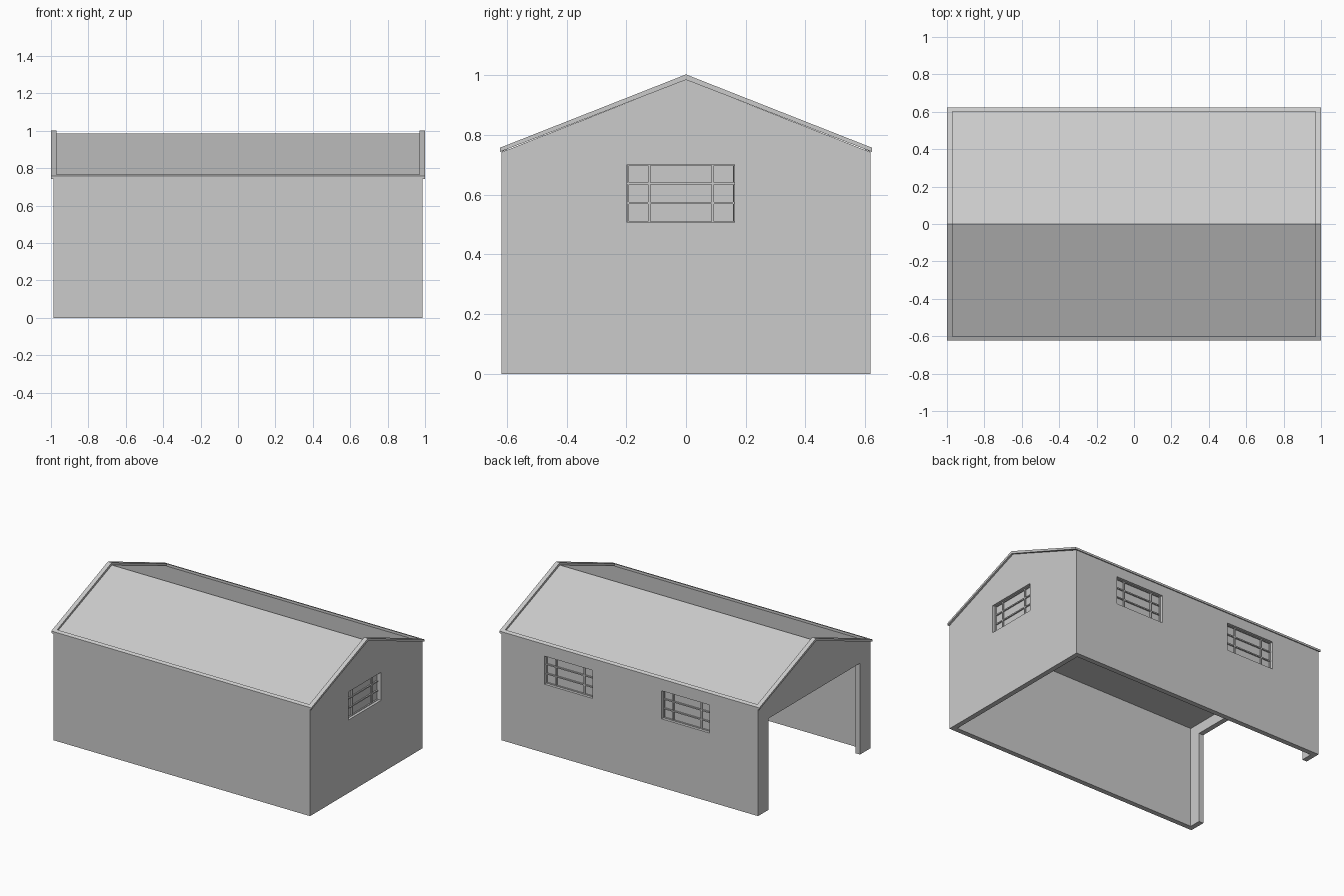
import bpy

if "Cube" in bpy.data.objects:
    bpy.data.objects.remove(bpy.data.objects["Cube"])

WX, WY, T = 0.987, 0.618, 0.035      # wall half length, half width, thickness
SLOPE = 0.394


def mesh_object(name, verts, faces):
    me = bpy.data.meshes.new(name)
    me.from_pydata(verts, [], faces)
    me.update()
    ob = bpy.data.objects.new(name, me)
    bpy.context.collection.objects.link(ob)
    return ob


def prism(name, profile, x0, x1):
    """Extrude a counter-clockwise (y, z) profile along x."""
    n = len(profile)
    verts = [(x, y, z) for x in (x0, x1) for y, z in profile]
    faces = [tuple(reversed(range(n))), tuple(range(n, 2 * n))]
    faces += [(i, (i + 1) % n, (i + 1) % n + n, i + n) for i in range(n)]
    return mesh_object(name, verts, faces)


def box(name, x, y, z):
    x, y = sorted(x), sorted(y)
    return prism(name, [(y[0], z[0]), (y[1], z[0]), (y[1], z[1]), (y[0], z[1])], *x)


def cut(target, cutter):
    mod = target.modifiers.new("cut", "BOOLEAN")
    mod.operation, mod.solver, mod.object = "DIFFERENCE", "EXACT", cutter
    bpy.context.view_layer.objects.active = target
    bpy.ops.object.modifier_apply(modifier=mod.name)
    bpy.data.objects.remove(cutter)


def roof_z(y, ridge):
    return ridge - SLOPE * abs(y)


# Gabled body, hollowed from below, with a wide doorway at the left end
eave = roof_z(WY, 0.986)
walls = prism("walls", [(-WY, 0), (WY, 0), (WY, eave), (0, 0.986), (-WY, eave)], -WX, WX)
cut(walls, box("room_cutter", (-WX + T, WX - T), (-WY + T, WY - T), (-0.1, 0.705)))
cut(walls, box("door_cutter", (-WX - 0.1, -WX + 0.1), (-0.503, 0.503), (-0.2, 0.635)))


# Recessed window: pane plus 4 frame strips, 2 uprights and 2 crossbars
def window(name, side, a0, a1, z0, z1):
    face = WX if side == "right" else WY

    def slab(part, a, d, z):
        d = (face - d[0], face - d[1])
        return box(part, d, a, z) if side == "right" else box(part, a, d, z)

    cut(walls, slab(name + "_cutter", (a0, a1), (-0.05, 0.08), (z0, z1)))
    slab(name + "_pane", (a0, a1), (0.028, T), (z0, z1))
    w, h = a1 - a0, z1 - z0
    for f, r in ((0.01, 0.002), (0.205, 0.004), (0.795, 0.004), (0.99, 0.002)):
        c = a0 + f * w
        slab(name + "_upright", (c - r, c + r), (0.018, 0.03), (z0, z1))
    for f, r in ((0.01, 0.002), (0.335, 0.004), (0.67, 0.004), (0.99, 0.002)):
        c = z0 + f * h
        slab(name + "_crossbar", (a0, a1), (0.019, 0.03), (c - r, c + r))


window("end_window", "right", -0.197, 0.163, 0.507, 0.702)
window("back_window_right", "back", 0.287, 0.656, 0.478, 0.673)
window("back_window_left", "back", -0.613, -0.245, 0.478, 0.673)

# Raised roof rim: chevrons over the gables and strips along the eaves
TOP, LOW, RY = 1.003, 0.989, 0.623
for s, side in ((-1, "left"), (1, "right")):
    chevron = [(-RY, roof_z(RY, LOW)), (0, LOW - 0.004), (RY, roof_z(RY, LOW)),
               (RY, roof_z(RY, TOP)), (0, TOP), (-RY, roof_z(RY, TOP))]
    prism(side + "_gable_rim", chevron, *sorted((s * 0.97, s)))
for s, side in ((-1, "front"), (1, "back")):
    strip = [(s * y, roof_z(y, r)) for y, r in
             ((0.601, LOW - 0.004), (RY, LOW), (RY, TOP), (0.601, TOP))]
    prism(side + "_eave_rim", strip if s > 0 else strip[::-1], -0.97, 0.97)
